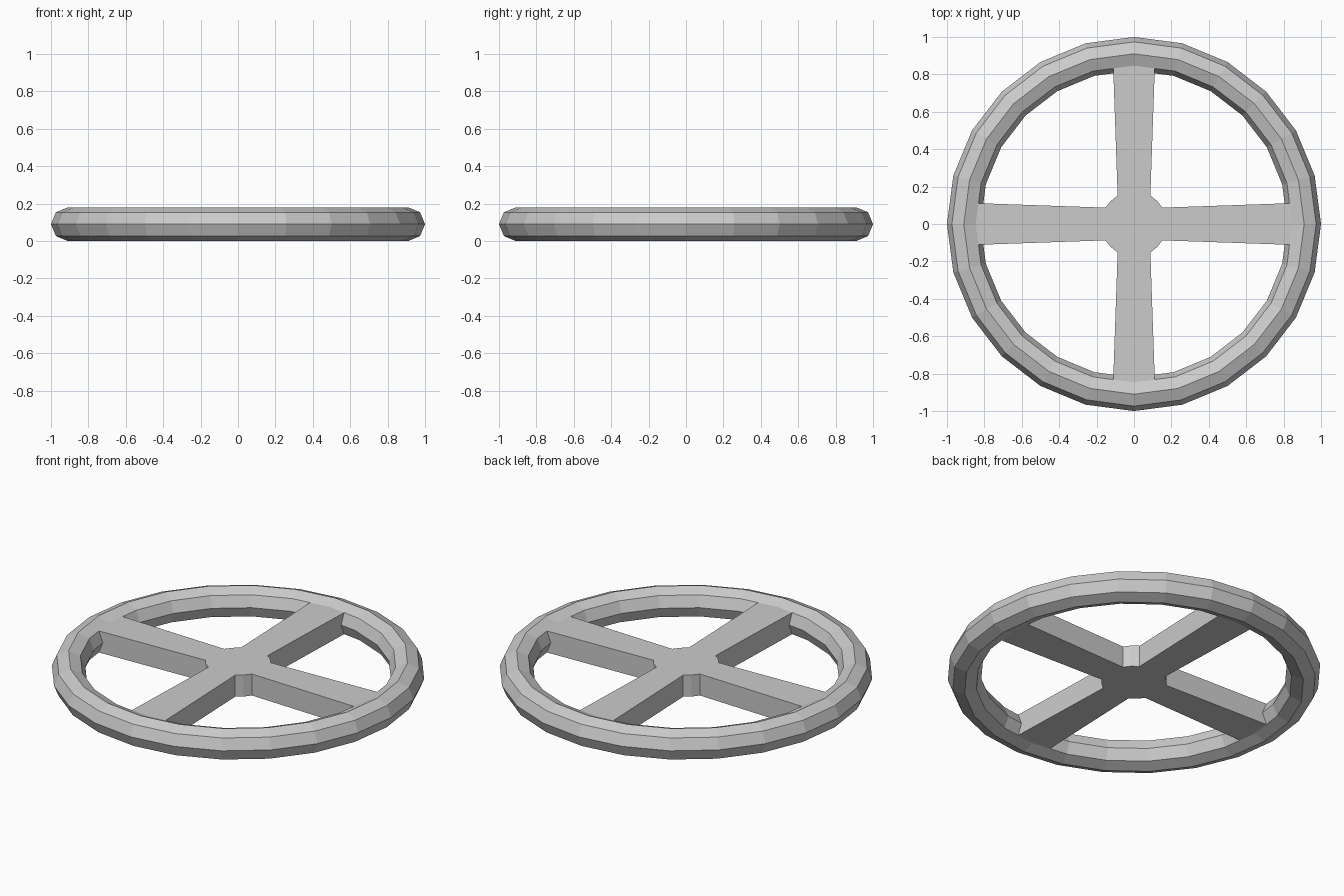
import bpy, bmesh, math

if "Cube" in bpy.data.objects:
    bpy.data.objects.remove(bpy.data.objects["Cube"])

MID, TUBE, RIM = 0.09, 0.09, 0.91

# Rim: faceted ring with an octagonal cross-section
bpy.ops.mesh.primitive_torus_add(major_segments=24, minor_segments=8,
                                 major_radius=RIM, minor_radius=TUBE,
                                 location=(0, 0, MID))
rim = bpy.context.object
rim.name = "rim"
bpy.ops.object.shade_flat()

# Spokes and hub: one cross-shaped outline, a quarter repeated four times
half = TUBE * math.sin(math.pi / 4)
hub = 0.175
quarter = [(0.86, 0.112)]
quarter += [(hub * math.cos(math.radians(a)), hub * math.sin(math.radians(a)))
            for a in (30, 45, 60)]
quarter += [(0.112, 0.86)]

bm = bmesh.new()
verts = []
for q in range(4):
    c, s = round(math.cos(q * math.pi / 2)), round(math.sin(q * math.pi / 2))
    for x, y in quarter:
        verts.append(bm.verts.new((c * x - s * y, s * x + c * y, MID - half)))
base = bm.faces.new(verts)
top = bmesh.ops.extrude_face_region(bm, geom=[base], use_keep_orig=True)["geom"]
bmesh.ops.translate(bm, vec=(0, 0, 2 * half),
                    verts=[g for g in top if isinstance(g, bmesh.types.BMVert)])
bmesh.ops.recalc_face_normals(bm, faces=bm.faces)
mesh = bpy.data.meshes.new("spokes_and_hub")
bm.to_mesh(mesh)
bm.free()
spokes = bpy.data.objects.new("spokes_and_hub", mesh)
bpy.context.collection.objects.link(spokes)
